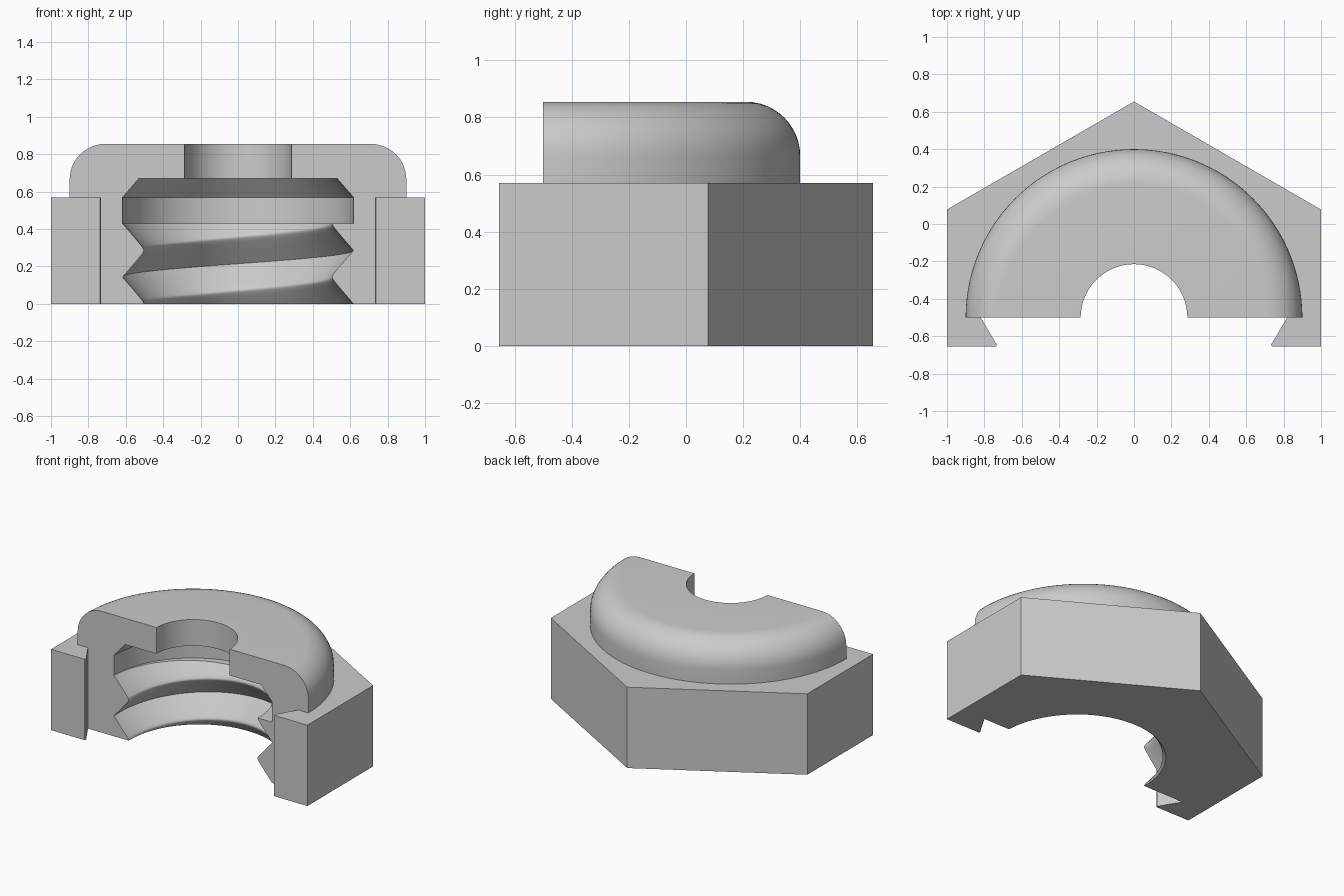
import bpy, bmesh
from math import pi, sin, cos, radians, sqrt

cube = bpy.data.objects.get("Cube")
if cube:
    bpy.data.objects.remove(cube, do_unlink=True)

STEPS = 96          # segments around the half turn
AXIS_Y = -0.5       # bore axis, on the section plane
PITCH = 0.286
THREAD_TOP = 1.5 * PITCH
DECK = 0.57         # top of the hexagonal body
TOP = 0.855
ROOT_R = 0.617
FILLET = 0.19
NOTCH_X = 0.82      # inner end of the dovetail notch


def hex_radius(a):
    return 1 / cos((a + pi / 6) % (pi / 3) - pi / 6)


def thread_radius(u):
    # V-groove with slightly rounded crests; u is measured in pitches
    d = abs((u + 0.5) % 1 - 0.5)
    return ROOT_R - 0.124 + sqrt((0.247 * d) ** 2 + 0.01 ** 2)


# Thread rows follow the helix, denser around the crests
offsets = (-0.5, -0.25, -0.1, -0.05, -0.02, 0, 0.02, 0.05, 0.1, 0.25)
rows = [n + p for n in (0, 1) for p in offsets] + [1.5]


def section(a):
    """Closed (radius, height) outline at one angle."""
    lead = (pi - a) / (2 * pi)
    pts = []
    for u in rows:
        z = min(max((u + lead) * PITCH, 0), THREAD_TOP)
        pts.append((min(thread_radius(z / PITCH - lead), ROOT_R), z))
    # Relief groove, chamfer and through hole
    pts += [(ROOT_R, THREAD_TOP), (ROOT_R, DECK), (0.53, 0.67), (0.285, 0.67), (0.285, TOP)]
    # Rounded cap shoulder
    for i in range(13):
        t = pi / 2 * (1 - i / 12)
        pts.append((0.9 - FILLET + FILLET * cos(t), TOP - FILLET + FILLET * sin(t)))
    # Hexagonal body
    pts += [(0.9, DECK), (hex_radius(a), DECK), (hex_radius(a), 0), (NOTCH_X, 0)]
    return pts


bm = bmesh.new()


def vert(x, y, z):
    return bm.verts.new((x, y + AXIS_Y, z))


# Sweep the outline around the half turn
rings = []
for i in range(STEPS + 1):
    a = pi * i / STEPS
    rings.append([vert(r * cos(a), r * sin(a), z) for r, z in section(a)])
for ra, rb in zip(rings, rings[1:]):
    for j in range(len(ra)):
        k = (j + 1) % len(ra)
        bm.faces.new((ra[j], ra[k], rb[k], rb[j]))

# Flat section faces and dovetail feet on both sides
foot = [(1, 0), (1, -0.155), (0.738, -0.155), (0.732, -0.147), (NOTCH_X, 0)]
for side, ring in ((1, rings[0]), (-1, rings[-1])):
    bm.faces.new(ring[:-3] + [vert(side * NOTCH_X, 0, DECK), ring[-1]])
    low = [vert(side * x, y, 0) for x, y in foot]
    high = [vert(side * x, y, DECK) for x, y in foot]
    bm.faces.new(low)
    bm.faces.new(high + [vert(side * 0.9, 0, DECK)])
    for j in range(len(foot) - 1):
        bm.faces.new((low[j], low[j + 1], high[j + 1], high[j]))

bmesh.ops.remove_doubles(bm, verts=bm.verts[:], dist=0.0002)
bmesh.ops.dissolve_limit(bm, angle_limit=radians(0.1), verts=bm.verts[:], edges=bm.edges[:])
bmesh.ops.recalc_face_normals(bm, faces=bm.faces[:])

mesh = bpy.data.meshes.new("sectioned_nut")
bm.to_mesh(mesh)
bm.free()
nut = bpy.data.objects.new("sectioned_nut", mesh)
bpy.context.collection.objects.link(nut)

# Plain grey metal
grey = bpy.data.materials.new("plain_grey")
grey.use_nodes = True
color = (0.6, 0.6, 0.6, 1)
grey.diffuse_color = color
grey.node_tree.nodes["Principled BSDF"].inputs["Base Color"].default_value = color
mesh.materials.append(grey)

# Smooth the round surfaces, keep the edges sharp
bpy.context.view_layer.objects.active = nut
nut.select_set(True)
bpy.ops.object.shade_smooth_by_angle(angle=radians(33))
